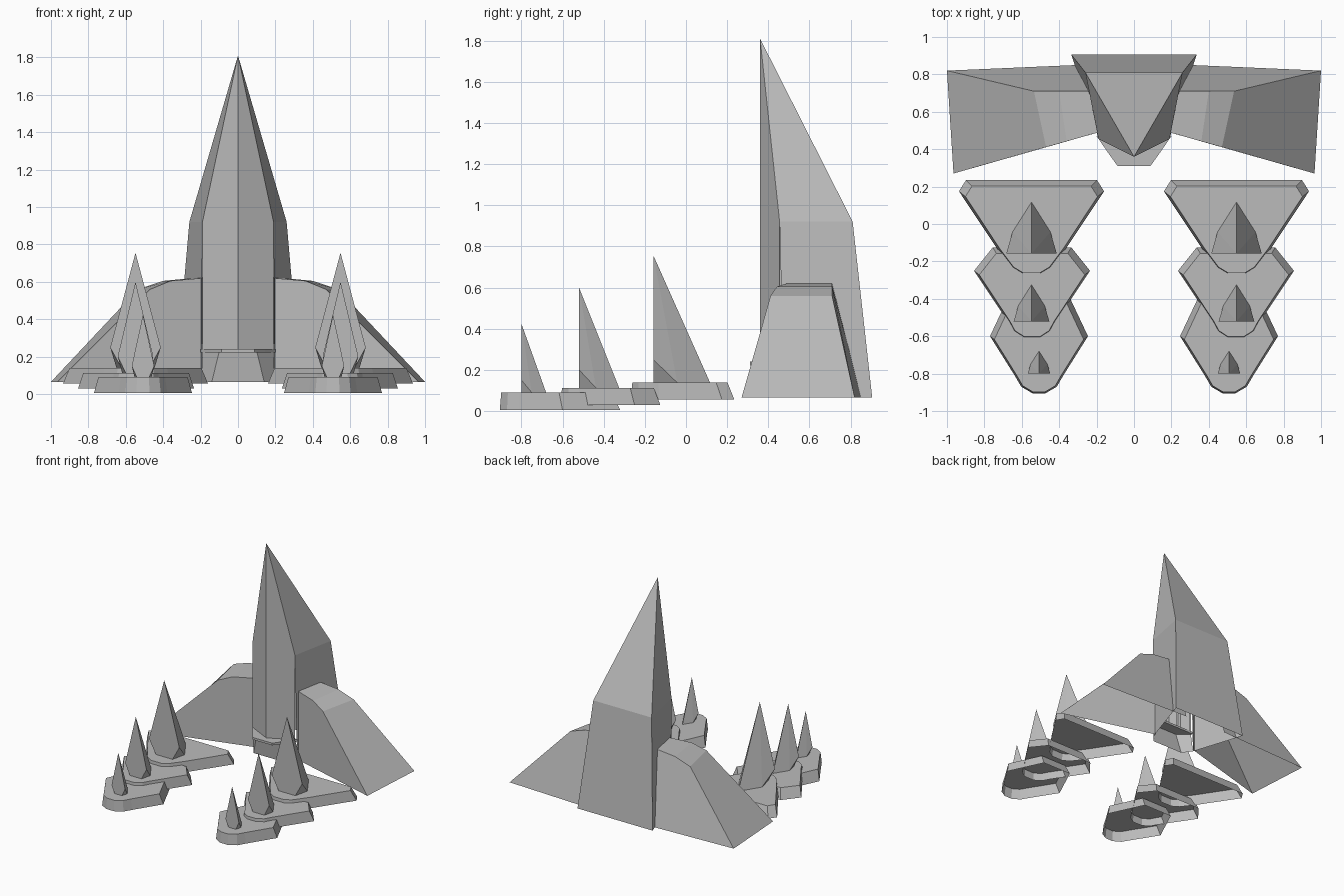
import bpy
import bmesh

if "Cube" in bpy.data.objects:
    bpy.data.objects.remove(bpy.data.objects["Cube"])

GREY = (0.5, 0.5, 0.5, 1)
stone = bpy.data.materials.new("light grey stone")
stone.use_nodes = True
stone.diffuse_color = GREY
stone.node_tree.nodes["Principled BSDF"].inputs["Base Color"].default_value = GREY

BASE = 0.065      # underside of the main building
EAVE = 0.92       # height where the spire starts to taper
APEX = (0, 0.36, 1.81)


def finish(name, bm, mirror=True):
    """Turn a bmesh into an object, mirrored across the centre line if asked."""
    bmesh.ops.recalc_face_normals(bm, faces=bm.faces)
    mesh = bpy.data.meshes.new(name)
    bm.to_mesh(mesh)
    bm.free()
    mesh.materials.append(stone)
    obj = bpy.data.objects.new(name, mesh)
    bpy.context.collection.objects.link(obj)
    if mirror:
        obj.modifiers.new("mirror", 'MIRROR').merge_threshold = 0.0005
    return obj


def ring(bm, points):
    return [bm.verts.new(p) for p in points]


def strip(bm, a, b, closed=False):
    """Bridge two equal rows of vertices with quads."""
    n = len(a)
    for i in range(n if closed else n - 1):
        j = (i + 1) % n
        bm.faces.new((a[i], a[j], b[j], b[i]))


# Spire shell: side walls and back, open underneath
bm = bmesh.new()
apex = bm.verts.new(APEX)
eave = ring(bm, [(0.19, 0.455, EAVE), (0.26, 0.81, EAVE), (0, 0.81, EAVE)])
foot = ring(bm, [(0.195, 0.475, BASE), (0.335, 0.905, BASE), (0, 0.905, BASE)])
strip(bm, foot, eave)
for a, b in zip(eave, eave[1:]):
    bm.faces.new((a, b, apex))
finish("spire_shell", bm)

# Pointed front bay with recessed tall windows
def bay_point(t, z):
    k = min(1, (APEX[2] - z) / (APEX[2] - EAVE))
    return (0.19 * t * k, 0.36 + 0.095 * t * k, z)


bm = bmesh.new()
across = (0, 0.1, 0.4, 0.53, 0.86, 1)
levels = (0.235, EAVE, 1.32, 1.37, 1.68)
rows = [ring(bm, [bay_point(t, z) for t in across]) for z in levels]
for low, high in zip(rows, rows[1:]):
    strip(bm, low, high)
bm.faces.ensure_lookup_table()
columns = len(across) - 1
panes = [f for i, f in enumerate(bm.faces)
         if i % columns in (1, 3) and i // columns != 2]
tip = bm.verts.new(APEX)
for a, b in zip(rows[-1], rows[-1][1:]):
    bm.faces.new((a, b, tip))
new = bmesh.ops.extrude_face_region(bm, geom=panes)["geom"]
bmesh.ops.translate(bm, vec=(0, 0.03, 0),
                    verts=[v for v in new if isinstance(v, bmesh.types.BMVert)])
finish("window_bay", bm)

# Ledge beneath the bay
plan = [(0.2, 0.47), (0.145, 0.39), (0.088, 0.31)]
plan += [(-x, y) for x, y in reversed(plan)]
bm = bmesh.new()
bottom = ring(bm, [(x, y, 0.222) for x, y in plan])
top = ring(bm, [(x, y, 0.24) for x, y in plan])
strip(bm, bottom, top, closed=True)
bm.faces.new(top)
bm.faces.new(bottom)
finish("bay_ledge", bm, mirror=False)

# Entrance wall under the ledge
bm = bmesh.new()
strip(bm, ring(bm, [(0, 0.4, BASE), (0.14, 0.4, BASE), (0.195, 0.475, BASE)]),
      ring(bm, [(0, 0.38, 0.23), (0.1, 0.38, 0.23), (0.19, 0.455, 0.23)]))
finish("entrance_wall", bm)

# Side wings with curved shoulders
bm = bmesh.new()
front = ring(bm, [(0.19, 0.49, 0.62), (0.36, 0.442, 0.605),
                  (0.47, 0.411, 0.56), (0.965, 0.27, BASE)])
back = ring(bm, [(0.19, 0.71, 0.625), (0.4, 0.71, 0.605),
                 (0.535, 0.71, 0.56), (1, 0.82, BASE)])
strip(bm, front, back)
bm.faces.new(front + ring(bm, [(0.19, 0.49, BASE)]))
bm.faces.new(back + ring(bm, [(0.19, 0.855, BASE)]))
finish("side_wings", bm)


# Stepped platforms: half outline from front to back, hollow underneath
def platform(name, cx, low, high, half):
    bm = bmesh.new()
    outline = half + [(-x, y) for x, y in reversed(half)]
    pivot = half[0][1] - 0.01 + 0.1
    bottom = ring(bm, [(cx + x, y, low) for x, y in outline])
    top = ring(bm, [(cx + x * 0.91, pivot + (y - pivot) * 0.92, high)
                    for x, y in outline])
    strip(bm, bottom, top, closed=True)
    bm.faces.new(top)
    finish(name, bm)


platform("rear_platforms", 0.548, 0.055, 0.138,
         [(0.05, -0.268), (0.105, -0.235), (0.185, -0.13),
          (0.388, 0.175), (0.35, 0.235)])
platform("middle_platforms", 0.545, 0.03, 0.113,
         [(0.045, -0.61), (0.1, -0.575), (0.13, -0.52),
          (0.31, -0.25), (0.21, -0.125)])
platform("front_platforms", 0.508, 0.005, 0.09,
         [(0.035, -0.905), (0.095, -0.87), (0.13, -0.81),
          (0.262, -0.6), (0.13, -0.32)])


# Crystal spikes: flat kite-shaped front, ridged back
def spike(name, cx, y, low, high, w, depth):
    bm = bmesh.new()
    belly = low + 0.18 * (high - low)
    tip = bm.verts.new((cx, y, high))
    ridge = bm.verts.new((cx, y + depth, low))
    sides = []
    for s in (-w, w):
        wide, foot, rear = ring(bm, [(cx + s, y, belly), (cx + 0.55 * s, y, low),
                                     (cx + 0.75 * s, y + 0.42 * depth, low)])
        bm.faces.new((tip, wide, rear))
        bm.faces.new((tip, rear, ridge))
        bm.faces.new((wide, foot, rear))
        sides.append((wide, foot))
    (wl, fl), (wr, fr) = sides
    bm.faces.new((tip, wl, fl, fr, wr))
    finish(name, bm)


spike("rear_spikes", 0.548, -0.158, 0.138, 0.755, 0.135, 0.275)
spike("middle_spikes", 0.548, -0.52, 0.113, 0.6, 0.095, 0.195)
spike("front_spikes", 0.508, -0.8, 0.09, 0.425, 0.06, 0.12)
